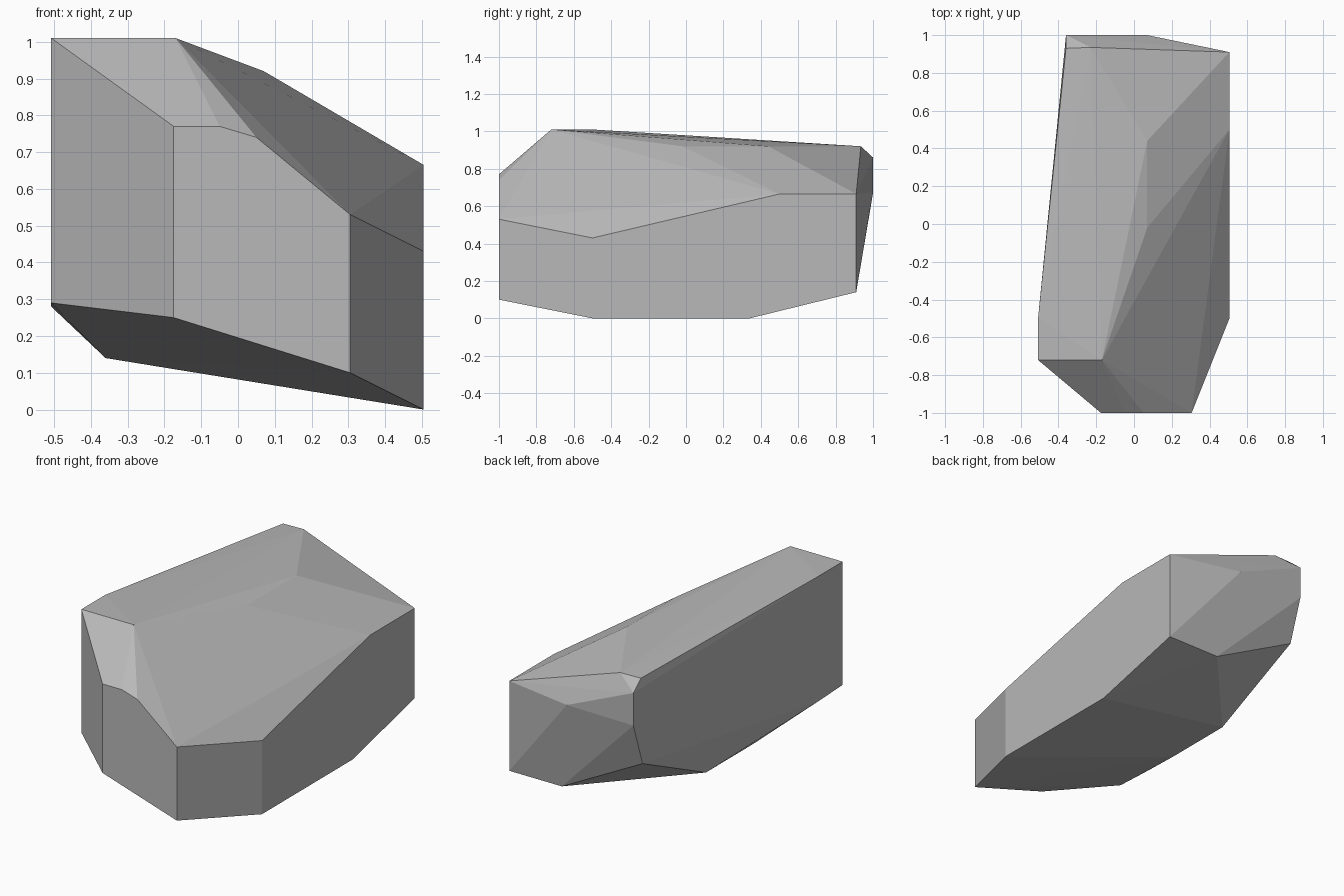
import bpy, bmesh

if "Cube" in bpy.data.objects:
    bpy.data.objects.remove(bpy.data.objects["Cube"])

# Corner points of the boulder, grouped by the facet plane they lie on
front_facet = [(-0.175, -1, 0.77), (-0.05, -1, 0.77), (0.05, -1, 0.74),
               (0.305, -1, 0.53), (0.305, -1, 0.10), (-0.175, -1, 0.25)]
right_facet = [(0.505, -0.5, 0.43), (0.505, 0.5, 0.665), (0.505, 0.91, 0.665),
               (0.505, 0.91, 0.14), (0.505, 0.34, 0), (0.505, -0.5, 0)]
left_facet = [(-0.508, -0.72, 1.01), (-0.508, -0.5, 1.01),
              (-0.508, -0.72, 0.29), (-0.508, -0.5, 0.28)]
back_facet = [(-0.36, 1, 0.86), (-0.36, 1, 0.67), (0.07, 1, 0.675),
              (-0.36, 0.915, 0.415), (0.165, 0.91, 0.14)]
top_ridge = [(-0.17, -0.72, 1.01), (0.07, -0.02, 0.92), (0.07, 0.44, 0.92),
             (-0.36, 0.93, 0.92), (-0.23, 0.935, 0.92)]
underside = [(-0.36, 0.33, 0.14), (-0.36, -0.10, 0.14)]

# Wrap the corners in a convex faceted shell
bm = bmesh.new()
for p in front_facet + right_facet + left_facet + back_facet + top_ridge + underside:
    bm.verts.new(p)
hull = bmesh.ops.convex_hull(bm, input=bm.verts)
loose = [v for v in bm.verts if not v.link_faces]
bmesh.ops.delete(bm, geom=loose, context='VERTS')
bmesh.ops.dissolve_limit(bm, angle_limit=0.01, verts=bm.verts, edges=bm.edges)
bmesh.ops.recalc_face_normals(bm, faces=bm.faces)

mesh = bpy.data.meshes.new("boulder")
bm.to_mesh(mesh)
bm.free()

# Single stone colour
stone = bpy.data.materials.new("stone grey")
stone.diffuse_color = (0.48, 0.48, 0.48, 1)
stone.use_nodes = True
stone.node_tree.nodes["Principled BSDF"].inputs["Base Color"].default_value = stone.diffuse_color
mesh.materials.append(stone)

boulder = bpy.data.objects.new("boulder", mesh)
bpy.context.collection.objects.link(boulder)
